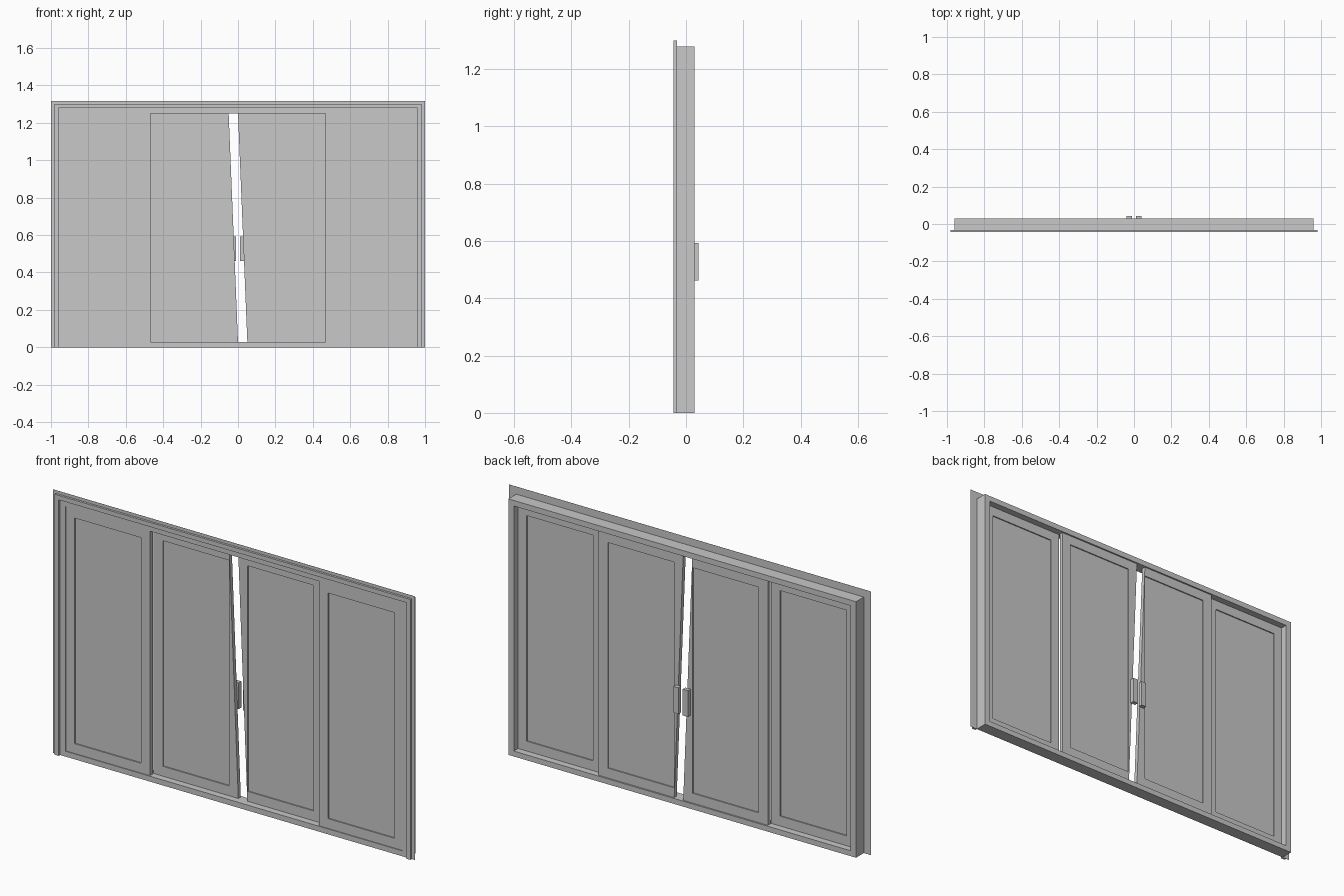
import bpy, bmesh

cube = bpy.data.objects.get("Cube")
if cube:
    bpy.data.objects.remove(cube, do_unlink=True)

grey = bpy.data.materials.new("light_grey")
grey.use_nodes = True
tone = (0.58, 0.58, 0.58, 1)
grey.diffuse_color = tone
grey.node_tree.nodes["Principled BSDF"].inputs["Base Color"].default_value = tone


def prism(bm, outline, front, back):
    """Extrude an x-z outline from front to back along y."""
    face = bm.faces.new([bm.verts.new((x, front, z)) for x, z in outline])
    out = bmesh.ops.extrude_face_region(bm, geom=[face])
    moved = [v for v in out["geom"] if isinstance(v, bmesh.types.BMVert)]
    bmesh.ops.translate(bm, verts=moved, vec=(0, back - front, 0))


def ring(bm, outer, inner, front, back):
    """Closed frame between two four-cornered outlines."""
    loops = [[bm.verts.new((x, y, z)) for x, z in pts]
             for pts, y in ((outer, front), (inner, front), (inner, back), (outer, back))]
    for a, b in zip(loops, loops[1:] + loops[:1]):
        for i in range(4):
            j = (i + 1) % 4
            bm.faces.new((a[i], a[j], b[j], b[i]))


def finish(name, bm):
    bmesh.ops.recalc_face_normals(bm, faces=bm.faces)
    mesh = bpy.data.meshes.new(name)
    bm.to_mesh(mesh)
    bm.free()
    mesh.materials.append(grey)
    bpy.context.collection.objects.link(bpy.data.objects.new(name, mesh))


def rect(x0, x1, z0, z1):
    return [(x0, z0), (x1, z0), (x1, z1), (x0, z1)]


def arch(name, half, top, inner_half, inner_top, front, back):
    """Trim running up both sides and over the top."""
    bm = bmesh.new()
    prism(bm, [(-half, 0), (-half, top), (half, top), (half, 0),
               (inner_half, 0), (inner_half, inner_top),
               (-inner_half, inner_top), (-inner_half, 0)], front, back)
    finish(name, bm)


def door(name, corners, panel, front, back):
    """Stiles and rails around a recessed panel."""
    bm = bmesh.new()
    ring(bm, corners, panel, front, back)
    prism(bm, panel, front + 0.006, back - 0.006)
    finish(name, bm)


LOW, HIGH = 0.027, 1.25
PANEL_LOW, PANEL_HIGH = 0.076, 1.202

# Surrounding frame and front trim
bm = bmesh.new()
ring(bm, rect(-0.96, 0.96, 0, 1.278), rect(-0.93, 0.93, LOW, HIGH), -0.032, 0.03)
finish("door_frame", bm)
arch("wall_flange", 1.0, 1.316, 0.95, 1.27, -0.032, -0.0315)
arch("trim_lip", 0.982, 1.3, 0.96, 1.278, -0.043, -0.032)

# Fixed outer panels
for side, s in (("left", 1), ("right", -1)):
    x0, x1 = sorted((s * 0.467, s * 0.933))
    door(side + "_fixed_panel", rect(x0, x1, LOW, HIGH),
         rect(x0 + 0.05, x1 - 0.05, PANEL_LOW, PANEL_HIGH), -0.028, -0.004)

# Sliding inner doors with slanted meeting edges
door("right_sliding_door",
     [(-0.467, LOW), (0, LOW), (-0.05, HIGH), (-0.467, HIGH)],
     rect(-0.416, -0.052, PANEL_LOW, PANEL_HIGH), 0.002, 0.022)
door("left_sliding_door",
     [(0.05, LOW), (0.467, LOW), (0.467, HIGH), (0, HIGH)],
     rect(0.052, 0.416, PANEL_LOW, PANEL_HIGH), 0.002, 0.022)

# Pull handles at the back
for side, s in (("left", 1), ("right", -1)):
    x0, x1 = sorted((s * 0.012, s * 0.04))
    bm = bmesh.new()
    prism(bm, rect(x0, x1, 0.462, 0.593), 0.022, 0.043)
    finish(side + "_handle", bm)
